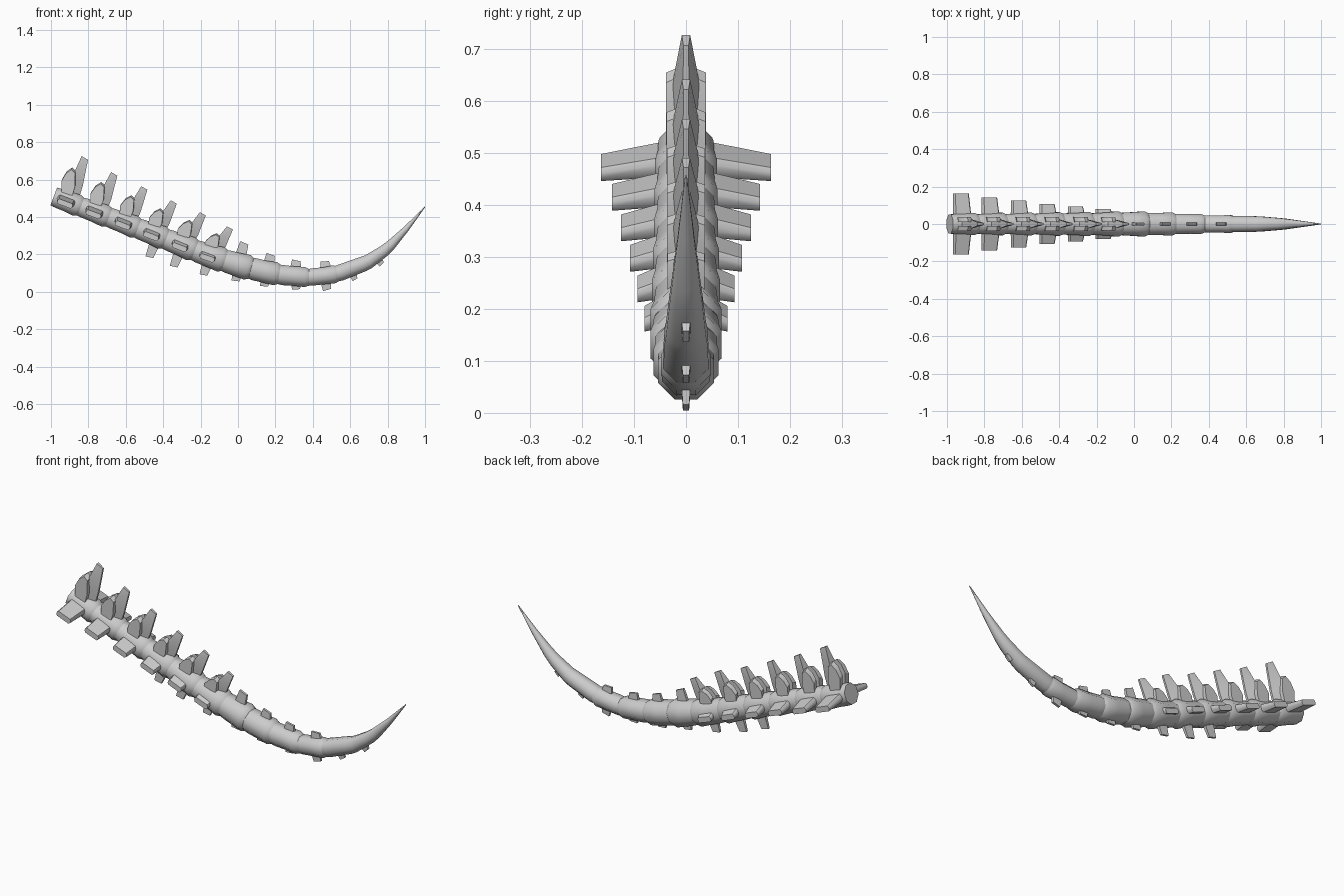
import bpy, bmesh, math
from mathutils import Vector

if "Cube" in bpy.data.objects:
    bpy.data.objects.remove(bpy.data.objects["Cube"])

bone = bpy.data.materials.new("bone_grey")
bone.use_nodes = True
bone.diffuse_color = (0.6, 0.6, 0.6, 1)
bone.node_tree.nodes["Principled BSDF"].inputs["Base Color"].default_value = (0.6, 0.6, 0.6, 1)

# Centreline (x, z, radius)
PATH = [(-0.985, 0.51, 0.062), (-0.6, 0.365, 0.064), (-0.16, 0.195, 0.07), (0, 0.145, 0.073),
        (0.13, 0.11, 0.069), (0.25, 0.088, 0.063), (0.38, 0.078, 0.055), (0.5, 0.09, 0.051),
        (0.6, 0.118, 0.047), (0.7, 0.163, 0.043), (0.8, 0.232, 0.032), (0.9, 0.338, 0.017),
        (1.0, 0.455, 0.002)]


def sample(x):
    for a, b in zip(PATH, PATH[1:]):
        if x <= b[0] or b is PATH[-1]:
            f = (x - a[0]) / (b[0] - a[0])
            return a[1] + f * (b[1] - a[1]), a[2] + f * (b[2] - a[2])


def frame(x):
    """Position, tangent, normal and radius of the centreline at x."""
    z, r = sample(x)
    lo, hi = max(x - 0.06, -0.985), min(x + 0.06, 1)
    t = Vector((hi - lo, 0, sample(hi)[0] - sample(lo)[0])).normalized()
    return Vector((x, 0, z)), t, Vector((-t.z, 0, t.x)), r


def finish(name, bm, angle):
    bmesh.ops.recalc_face_normals(bm, faces=bm.faces)
    mesh = bpy.data.meshes.new(name)
    bm.to_mesh(mesh)
    bm.free()
    mesh.materials.append(bone)
    ob = bpy.data.objects.new(name, mesh)
    bpy.context.collection.objects.link(ob)
    bpy.ops.object.select_all(action='DESELECT')
    ob.select_set(True)
    bpy.context.view_layer.objects.active = ob
    bpy.ops.object.shade_smooth_by_angle(angle=math.radians(angle))


def loft(name, rings):
    """Octagonal tube through (x, radius factor) rings."""
    bm = bmesh.new()
    loops = []
    for x, k in rings:
        p, t, n, r = frame(x)
        loops.append([bm.verts.new(p + r * k * (Vector((0, math.cos(a), 0)) + n * math.sin(a)))
                      for a in [math.radians(22.5 + 45 * i) for i in range(8)]])
    for a, b in zip(loops, loops[1:]):
        for i in range(8):
            j = (i + 1) % 8
            bm.faces.new((a[i], a[j], b[j], b[i]))
    bm.faces.new(loops[0])
    bm.faces.new(loops[-1])
    finish(name, bm, 50)


def hull(name, x, points, angle=30):
    """Convex solid from local (along, side, up) points."""
    p, t, n, r = frame(x)
    bm = bmesh.new()
    for a, y, h in points:
        bm.verts.new(p + t * a + n * h + Vector((0, y, 0)))
    res = bmesh.ops.convex_hull(bm, input=bm.verts)
    bmesh.ops.delete(bm, geom=[v for v in res["geom_interior"] if isinstance(v, bmesh.types.BMVert)],
                     context='VERTS')
    bmesh.ops.dissolve_limit(bm, angle_limit=0.02, verts=bm.verts, edges=bm.edges)
    finish(name, bm, angle)


# Spool-shaped vertebra bodies
JOINTS = [-0.985, -0.84, -0.69, -0.535, -0.385, -0.23, -0.07, 0.07, 0.22, 0.38, 0.535]
for i, (a, b) in enumerate(zip(JOINTS, JOINTS[1:])):
    loft(f"vertebra_{i + 1}", [(a + (b - a) * f, k) for f, k in
                               ((0, 0.88), (0.14, 0.92), (0.5, 0.94), (0.86, 1.03), (1, 0.88))])

# Tapering tail tip
loft("tail_tip", [(0.525, 0.9), (0.55, 0.97), (0.67, 1), (0.7, 0.96), (0.78, 1), (0.82, 1),
                  (0.9, 1), (1.0, 1)])

# Large vertebrae: x, spine height, spine lean, side plate reach
LARGE = [(-0.92, 0.255, 0, 0.163), (-0.768, 0.23, 0.015, 0.142), (-0.612, 0.216, 0.025, 0.125),
         (-0.46, 0.203, 0.035, 0.108), (-0.308, 0.2, 0.04, 0.093), (-0.16, 0.18, 0.05, 0.08)]
for i, (x, height, lean, reach) in enumerate(LARGE):
    s = height / 0.255
    w = 0.8 + 0.2 * s

    def spine(a, y, h):
        return (a * w + lean * h / 0.255, y * w, h * s)

    # Neural spine: wedge narrowing to the rear and top
    hull(f"neural_spine_{i + 1}", x, [spine(a, y * k, h) for k in (-1, 1) for a, y, h in (
        (-0.02, 0.034, 0.03), (0.06, 0.006, 0.03), (0.056, 0.006, 0.105), (-0.015, 0.032, 0.12),
        (-0.006, 0.008, 0.255), (0.033, 0.005, 0.248))])
    for k, side in ((1, "left"), (-1, "right")):
        # Paired lobes in front of the spine
        hull(f"{side}_lobe_{i + 1}", x, [spine(a, y * k, h + d) for y, d in ((0.012, 0), (0.038, -0.012))
             for a, h in ((-0.03, 0.02), (-0.06, 0.105), (-0.052, 0.15), (-0.032, 0.18),
                          (-0.007, 0.169), (0.018, 0.1), (0.025, 0.02))])
        # Side plate with chamfered edges
        pts = []
        for y, half, thick, drop in ((0.035, 0.05, 0.021, 0.003), (reach, 0.043, 0.014, -0.015)):
            half *= w
            pts += [(u * half, y * k, v * thick + drop) for u, v in
                    ((-1, 0.4), (-0.85, 1), (0.85, 1), (1, 0.4), (1, -0.4), (0.85, -1),
                     (-0.85, -1), (-1, -0.4))]
        hull(f"{side}_side_plate_{i + 1}", x, pts, 40)


def blade(name, x, length, sign, width):
    hull(name, x, [(a, y, h * sign) for k in (-1, 1) for a, y, h in (
        (-width * 0.6, 0.01 * k, 0.02), (width * 0.6, 0.01 * k, 0.02),
        (-width * 0.42, 0.006 * k, length), (width * 0.42, 0.006 * k, length - 0.006))])


# Small dorsal blades on the rear vertebrae
for i, (x, length) in enumerate([(0.0, 0.125), (0.155, 0.1), (0.305, 0.088), (0.475, 0.08)]):
    blade(f"dorsal_blade_{i + 1}", x, length, 1, 0.055)

# Ventral blades
for i, (x, length) in enumerate([(-0.43, 0.125), (-0.3, 0.125), (-0.15, 0.11), (0.01, 0.09),
                                 (0.155, 0.08), (0.315, 0.073), (0.465, 0.08), (0.605, 0.062),
                                 (0.74, 0.055)]):
    blade(f"ventral_blade_{i + 1}", x, length, -1, 0.05 if i < 7 else 0.035)
